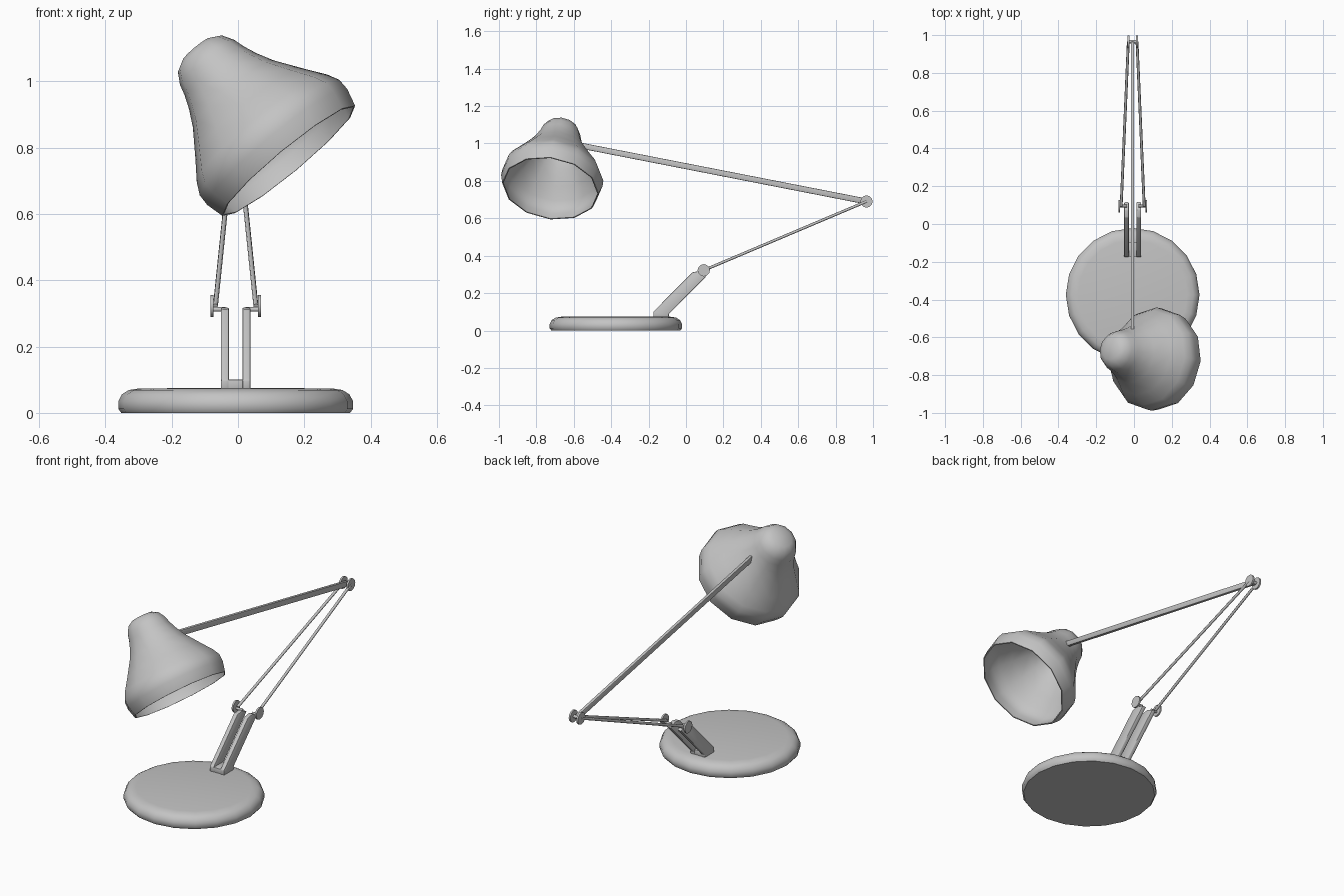
import bpy, bmesh, math
from mathutils import Vector, Matrix

cube = bpy.data.objects.get("Cube")
if cube:
    bpy.data.objects.remove(cube, do_unlink=True)

grey = bpy.data.materials.new("light grey metal")
grey.use_nodes = True
colour = (0.55, 0.55, 0.55, 1)
grey.diffuse_color = colour
grey.node_tree.nodes["Principled BSDF"].inputs["Base Color"].default_value = colour

MID = -0.007  # the lamp's centre plane


def finish(bm, name, angle=40, bevel=0):
    bmesh.ops.remove_doubles(bm, verts=bm.verts[:], dist=1e-5)
    bmesh.ops.recalc_face_normals(bm, faces=bm.faces[:])
    if bevel:
        bmesh.ops.bevel(bm, geom=bm.edges[:], offset=bevel, segments=2,
                        profile=0.5, affect='EDGES')
    mesh = bpy.data.meshes.new(name)
    bm.to_mesh(mesh)
    bm.free()
    mesh.materials.append(grey)
    obj = bpy.data.objects.new(name, mesh)
    bpy.context.collection.objects.link(obj)
    bpy.ops.object.select_all(action='DESELECT')
    obj.select_set(True)
    bpy.context.view_layer.objects.active = obj
    bpy.ops.object.shade_smooth_by_angle(angle=math.radians(angle))
    return obj


def lathe(name, profile, sides, matrix, angle):
    """Spin (radius, height) points around z, then place the result."""
    bm = bmesh.new()
    verts = [bm.verts.new((r, 0, h)) for r, h in profile]
    edges = [bm.edges.new(pair) for pair in zip(verts, verts[1:])]
    bmesh.ops.spin(bm, geom=verts + edges, cent=(0, 0, 0), axis=(0, 0, 1),
                   angle=math.tau, steps=sides, use_merge=True)
    bm.transform(matrix)
    return finish(bm, name, angle)


def rod(name, start, end, radius, sides=8):
    start, end = Vector(start), Vector(end)
    axis = end - start
    bm = bmesh.new()
    bmesh.ops.create_cone(bm, cap_ends=True, segments=sides, radius1=radius,
                          radius2=radius, depth=axis.length)
    bm.transform(Matrix.Translation((start + end) / 2)
                 @ axis.to_track_quat('Z', 'Y').to_matrix().to_4x4())
    return finish(bm, name, 50)


def prism(name, outline, x0, x1, bevel):
    """Extrude a (y, z) outline along x."""
    bm = bmesh.new()
    face = bm.faces.new([bm.verts.new((x0, y, z)) for y, z in outline])
    new = bmesh.ops.extrude_face_region(bm, geom=[face])["geom"]
    bmesh.ops.translate(bm, vec=(x1 - x0, 0, 0),
                        verts=[v for v in new if isinstance(v, bmesh.types.BMVert)])
    return finish(bm, name, 40, bevel)


# Round weighted base
lathe("base", [(0, 0), (0.345, 0), (0.354, 0.012), (0.354, 0.035), (0.343, 0.056),
               (0.322, 0.069), (0.29, 0.074), (0, 0.075)],
      20, Matrix.Translation((MID, -0.375, 0)), 40)

# Forked post leaning backwards
fork = [(-0.175, 0.07), (-0.175, 0.1), (0.035, 0.312), (0.075, 0.318),
        (0.118, 0.3), (-0.092, 0.088), (-0.092, 0.07)]
foot = [(-0.173, 0.07), (-0.173, 0.1), (-0.094, 0.1), (-0.094, 0.07)]
prism("post_foot", foot, MID - 0.03, MID + 0.03, 0.002)

lower = Vector((0, 0.095, 0.322))
upper = Vector((0, 0.965, 0.69))


def at(pivot, x):
    return Vector((MID + x, pivot.y, pivot.z))


for side, label in ((1, "left"), (-1, "right")):
    inner, outer = sorted((MID + side * 0.02, MID + side * 0.045))
    prism(label + "_post_prong", fork, inner, outer, 0.005)
    # Joint discs, pins and thin lower arms
    rod(label + "_lower_pin", at(lower, side * 0.03) - Vector((0, 0, 0.01)),
        at(lower, side * 0.07) - Vector((0, 0, 0.01)), 0.007)
    rod(label + "_lower_disc", at(lower, side * 0.067), at(lower, side * 0.076), 0.033, 12)
    rod(label + "_lower_arm", at(lower, side * 0.061), at(upper, side * 0.023), 0.0075)
    rod(label + "_upper_disc", at(upper, side * 0.018), at(upper, side * 0.028), 0.033, 12)
rod("upper_pin", at(upper, -0.02), at(upper, 0.02), 0.009)

# Single flat bar reaching forward to the shade
prism("upper_arm", [(0.965, 0.674), (0.965, 0.706), (-0.565, 1.005), (-0.565, 0.973)],
      MID - 0.01, MID + 0.008, 0.004)

# Bell-shaped shade, with a thin wall
outside = [(0, 0.447), (0.055, 0.441), (0.086, 0.424), (0.106, 0.39), (0.116, 0.355),
           (0.132, 0.315), (0.158, 0.265), (0.21, 0.19), (0.255, 0.128),
           (0.273, 0.092), (0.274, 0.055), (0.26, 0)]
inside = [(max(r - 0.006, 0), max(h - 0.006, 0)) for r, h in reversed(outside)]
axis = Vector((-0.63, 0.14, 0.76)).normalized()
across = Vector((0.77, 0, 0.64))
across = (across - axis * across.dot(axis)).normalized()
turn = Matrix((across, axis.cross(across), axis)).transposed().to_4x4()
lathe("shade", outside + inside, 12,
      Matrix.Translation((0.153, -0.725, 0.76)) @ turn, 60)
